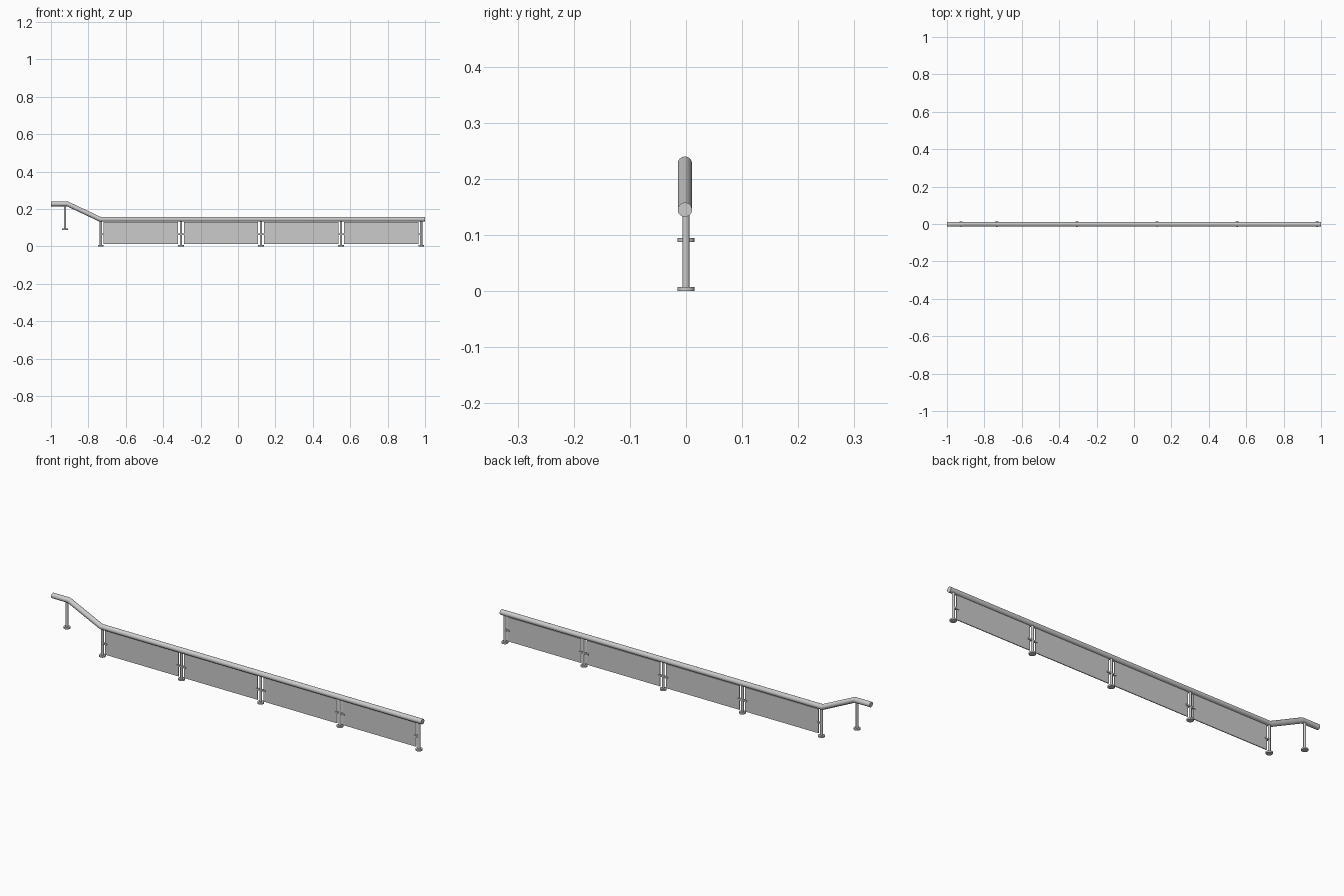
import bpy, bmesh, math
from mathutils import Vector

if "Cube" in bpy.data.objects:
    bpy.data.objects.remove(bpy.data.objects["Cube"])

RAIL_R, RAIL_Y = 0.0127, -0.002
POSTS = [-0.733 + 0.428 * i for i in range(5)]


def finish(bm, name, smooth=False):
    bmesh.ops.recalc_face_normals(bm, faces=bm.faces)
    me = bpy.data.meshes.new(name)
    bm.to_mesh(me)
    bm.free()
    ob = bpy.data.objects.new(name, me)
    bpy.context.collection.objects.link(ob)
    if smooth:
        bpy.ops.object.select_all(action='DESELECT')
        ob.select_set(True)
        bpy.context.view_layer.objects.active = ob
        bpy.ops.object.shade_smooth_by_angle(angle=math.radians(25))
    return ob


def box(name, x0, x1, half_y, z0, z1):
    bm = bmesh.new()
    bmesh.ops.create_cube(bm, size=1)
    for v in bm.verts:
        v.co = ((x0 + x1) / 2 + v.co.x * (x1 - x0), v.co.y * 2 * half_y,
                (z0 + z1) / 2 + v.co.z * (z1 - z0))
    return finish(bm, name)


def cylinder(name, x, r, z0, z1):
    bm = bmesh.new()
    bmesh.ops.create_cone(bm, cap_ends=True, segments=24, radius1=r, radius2=r, depth=z1 - z0)
    bmesh.ops.translate(bm, verts=bm.verts, vec=(x, 0, (z0 + z1) / 2))
    return finish(bm, name, True)


# Handrail: round tube with mitred bends
def handrail(path, segs=32):
    pts = [Vector((x, RAIL_Y, z)) for x, z in path]
    bm = bmesh.new()
    rings = []
    for i, p in enumerate(pts):
        a = (pts[i] - pts[i - 1]).normalized() if i else (pts[1] - pts[0]).normalized()
        b = (pts[i + 1] - p).normalized() if i < len(pts) - 1 else a
        t = (a + b).normalized()
        up = Vector((-t.z, 0, t.x)) / t.dot(a)
        rings.append([bm.verts.new(p + RAIL_R * (up * math.sin(k * math.tau / segs)
                      + Vector((0, math.cos(k * math.tau / segs), 0)))) for k in range(segs)])
    for r, s in zip(rings, rings[1:]):
        for k in range(segs):
            j = (k + 1) % segs
            bm.faces.new((r[k], r[j], s[j], s[k]))
    bm.faces.new(rings[0])
    bm.faces.new(rings[-1])
    return finish(bm, "handrail", True)


handrail([(-1, 0.227), (-0.912, 0.227), (-0.738, 0.145), (1, 0.145)])

# Raised end post and its foot
cylinder("upper_post", -0.925, 0.0063, 0.088, 0.222)
cylinder("upper_post_foot", -0.925, 0.0152, 0.087, 0.0945)

# Main posts, feet and panel clamps
for i, x in enumerate(POSTS):
    cylinder(f"post_{i}", x, 0.0063, 0.002, 0.14)
    cylinder(f"post_foot_{i}", x, 0.0152, 0, 0.0075)
    left = 0.026 if i > 0 else 0
    right = 0.026 if i < len(POSTS) - 1 else 0
    box(f"panel_clamp_{i}", x - left, x + right, 0.0055, 0.062, 0.069)

# Infill panels between the posts
for i, (a, b) in enumerate(zip(POSTS, POSTS[1:])):
    box(f"infill_panel_{i}", a + 0.015, b - 0.015, 0.002, 0.013, 0.131)
